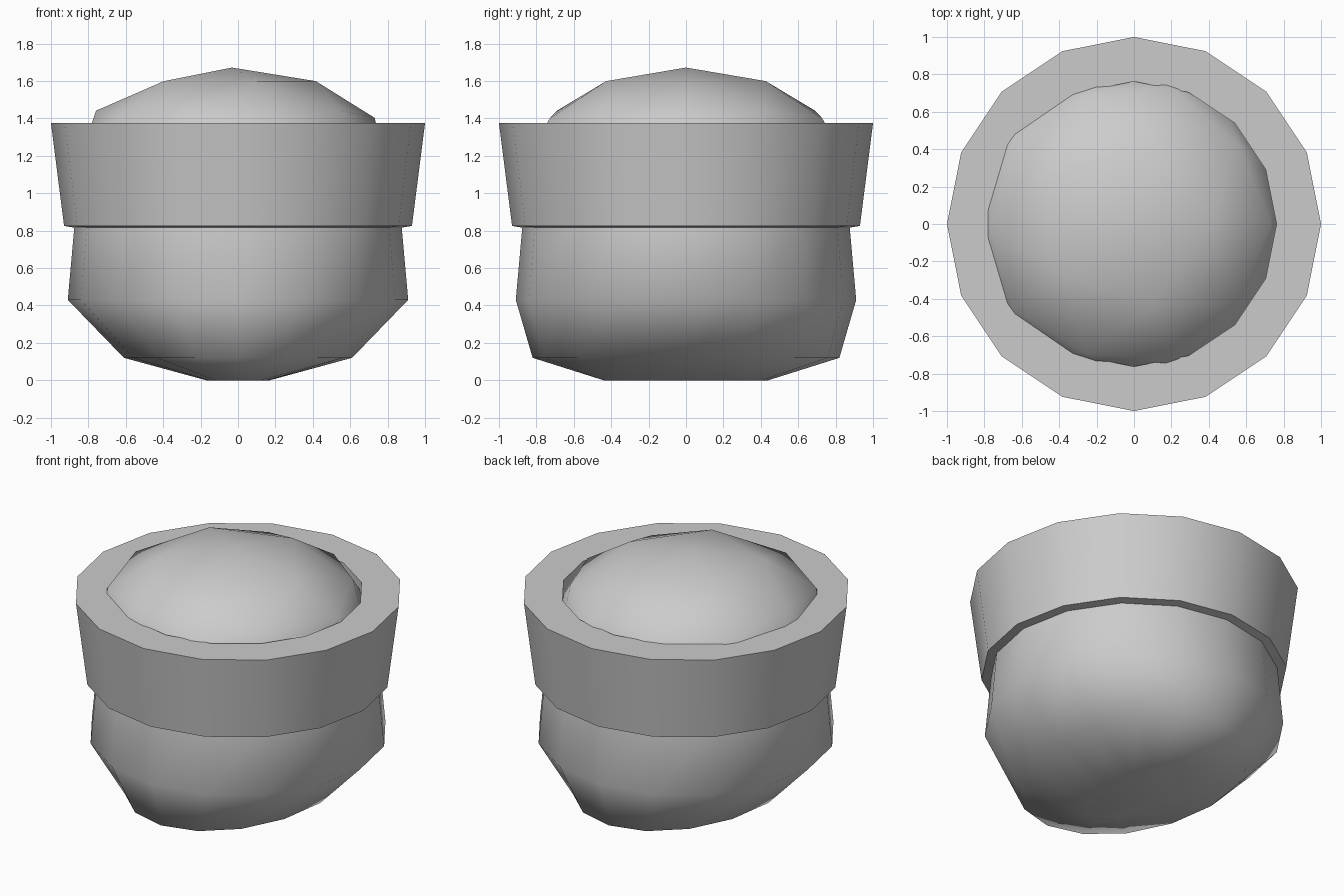
import bpy, bmesh
from math import cos, sin, pi, radians

if "Cube" in bpy.data.objects:
    bpy.data.objects.remove(bpy.data.objects["Cube"])

SIDES = 16


def lathe(name, profile, cap_bottom=False):
    """Loft 16-sided rings; each profile entry is (x radius, y radius, z)."""
    bm = bmesh.new()
    rings = [[bm.verts.new((rx * cos(2 * pi * i / SIDES), ry * sin(2 * pi * i / SIDES), z))
              for i in range(SIDES)] for rx, ry, z in profile]
    for a, b in zip(rings, rings[1:]):
        for i in range(SIDES):
            j = (i + 1) % SIDES
            bm.faces.new((a[i], a[j], b[j], b[i]))
    if cap_bottom:
        bm.faces.new(rings[0][::-1])
    bmesh.ops.recalc_face_normals(bm, faces=bm.faces[:])
    me = bpy.data.meshes.new(name)
    bm.to_mesh(me)
    bm.free()
    ob = bpy.data.objects.new(name, me)
    bpy.context.collection.objects.link(ob)
    return ob


def smooth(ob, angle):
    bpy.ops.object.select_all(action='DESELECT')
    ob.select_set(True)
    bpy.context.view_layer.objects.active = ob
    bpy.ops.object.shade_smooth_by_angle(angle=radians(angle))


# Rounded bowl, its underside narrower in x than in y
bowl = lathe("bowl", [(0.17, 0.44, 0.0), (0.61, 0.82, 0.12), (0.91, 0.91, 0.43),
                      (0.875, 0.875, 0.82)], cap_bottom=True)
smooth(bowl, 60)

# Wide flared collar with underside lip, flat top and inner wall
collar = lathe("collar", [(r, r, z) for r, z in
                          [(0.87, 0.815), (0.93, 0.825), (1.0, 1.375), (0.762, 1.375), (0.762, 1.15)]])
smooth(collar, 40)

# Flattened low-poly dome filling the collar
bpy.ops.mesh.primitive_ico_sphere_add(subdivisions=2, radius=1, location=(-0.033, 0, 1.185))
dome = bpy.context.object
dome.name = "dome"
dome.scale = (0.854, 0.854, 0.487)
bpy.ops.object.transform_apply(location=False, rotation=False, scale=True)
smooth(dome, 60)
